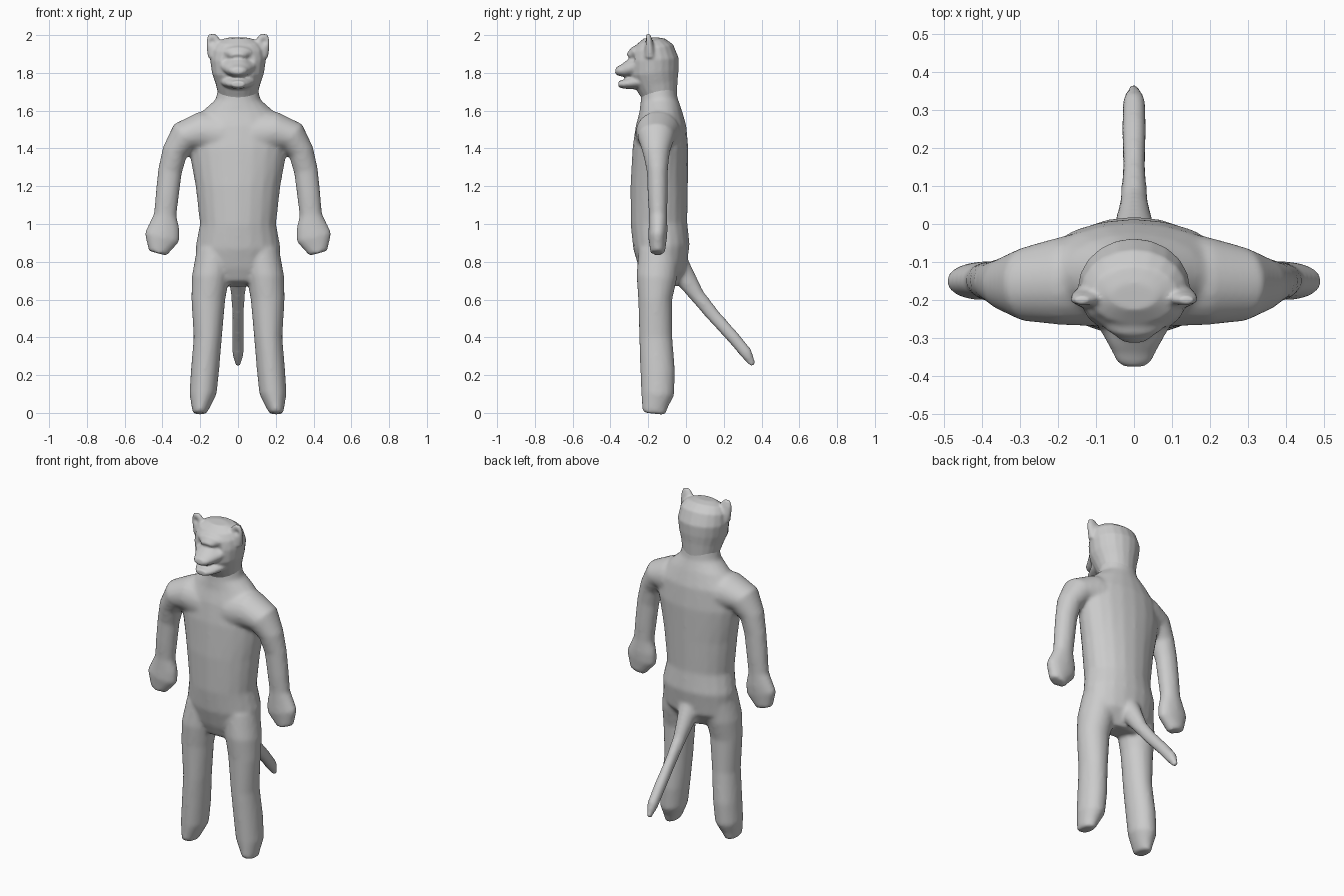
import bpy, bmesh, math
from mathutils import Vector

cube = bpy.data.objects.get("Cube")
if cube:
    bpy.data.objects.remove(cube, do_unlink=True)

grey = bpy.data.materials.new("plain grey")
grey.use_nodes = True
COLOUR = (0.6, 0.6, 0.6, 1)
grey.diffuse_color = COLOUR
grey.node_tree.nodes["Principled BSDF"].inputs["Base Color"].default_value = COLOUR

X, Y = Vector((1, 0, 0)), Vector((0, 1, 0))
SIDES = 20


def tube(bm, stations, side, mirror=False):
    """Loft ellipses (centre, radius along side, radius across) along a path."""
    centres = [Vector(s[0]) for s in stations]
    for sign in ((1, -1) if mirror else (1,)):
        rings = []
        for i, (_, along, across) in enumerate(stations):
            tangent = centres[min(i + 1, len(centres) - 1)] - centres[max(i - 1, 0)]
            other = tangent.cross(side).normalized()
            ring = []
            for k in range(SIDES):
                a = math.tau * k / SIDES
                p = centres[i] + side * along * math.cos(a) + other * across * math.sin(a)
                ring.append(bm.verts.new((p.x * sign, p.y, p.z)))
            rings.append(ring)
        faces = [bm.faces.new(rings[0]), bm.faces.new(rings[-1][::-1])]
        for low, high in zip(rings, rings[1:]):
            for k in range(SIDES):
                n = (k + 1) % SIDES
                faces.append(bm.faces.new((low[k], high[k], high[n], low[n])))
        bmesh.ops.recalc_face_normals(bm, faces=faces)


def fuse(name, bm, voxel, smoothing):
    """Merge overlapping lofts into one smooth skin."""
    mesh = bpy.data.meshes.new(name)
    bm.to_mesh(mesh)
    bm.free()
    ob = bpy.data.objects.new(name, mesh)
    bpy.context.collection.objects.link(ob)
    remesh = ob.modifiers.new("merge", "REMESH")
    remesh.mode = "VOXEL"
    remesh.voxel_size = voxel
    smooth = ob.modifiers.new("blend", "SMOOTH")
    smooth.factor = 0.5
    smooth.iterations = smoothing
    graph = bpy.context.evaluated_depsgraph_get()
    ob.data = bpy.data.meshes.new_from_object(ob.evaluated_get(graph))
    ob.modifiers.clear()
    ob.data.name = name
    ob.data.materials.clear()
    ob.data.materials.append(grey)
    ob.data.shade_smooth()
    return ob


body = bmesh.new()
# Torso and neck
tube(body, [((0, -.14, .68), .13, .08), ((0, -.125, .76), .215, .125),
            ((0, -.13, .88), .225, .15), ((0, -.143, 1.0), .202, .15),
            ((0, -.142, 1.2), .225, .152), ((0, -.135, 1.4), .262, .148),
            ((0, -.132, 1.52), .25, .134), ((0, -.135, 1.6), .185, .112),
            ((0, -.142, 1.66), .118, .098), ((0, -.145, 1.75), .1, .09)], X)
# Legs
tube(body, [((.12, -.14, .86), .1, .11), ((.145, -.155, .72), .1, .108),
            ((.157, -.163, .6), .09, .09), ((.16, -.16, .4), .075, .088),
            ((.175, -.15, .22), .075, .092), ((.185, -.15, .1), .072, .088),
            ((.195, -.165, .04), .052, .07), ((.203, -.17, -.004), .036, .062)], X, True)
# Arms and hands
tube(body, [((.08, -.14, 1.47), .13, .13), ((.2, -.15, 1.487), .115, .108),
            ((.285, -.158, 1.46), .098, .088), ((.335, -.158, 1.38), .072, .068),
            ((.36, -.152, 1.28), .056, .064), ((.375, -.15, 1.15), .053, .062),
            ((.385, -.148, 1.05), .048, .06), ((.392, -.148, .98), .05, .085),
            ((.402, -.15, .93), .05, .096), ((.425, -.15, .845), .038, .05)], Y, True)
# Tail
tube(body, [((0, -.06, .8), .07, .07), ((0, 0, .71), .05, .055),
            ((0, .06, .62), .036, .04), ((0, .15, .51), .03, .036),
            ((0, .25, .4), .033, .034), ((0, .32, .315), .031, .033),
            ((0, .357, .25), .013, .016)], X)
fuse("body", body, .011, 8)

head = bmesh.new()
# Skull
tube(head, [((0, -.14, 1.62), .11, .09), ((0, -.142, 1.68), .103, .095),
            ((0, -.155, 1.74), .118, .114), ((0, -.17, 1.8), .138, .132),
            ((0, -.17, 1.87), .148, .132), ((0, -.178, 1.93), .14, .112),
            ((0, -.188, 1.965), .115, .078), ((0, -.19, 1.985), .06, .035)], X)
# Muzzle
tube(head, [((0, -.17, 1.84), .125, .08), ((0, -.27, 1.835), .095, .058),
            ((0, -.33, 1.812), .06, .036), ((0, -.362, 1.81), .045, .024),
            ((0, -.374, 1.812), .025, .015)], X)
# Lower jaw
tube(head, [((0, -.18, 1.76), .115, .05), ((0, -.27, 1.75), .085, .038),
            ((0, -.33, 1.74), .056, .024), ((0, -.358, 1.74), .035, .016)], X)
# Brow
tube(head, [((0, -.2, 1.92), .12, .05), ((0, -.275, 1.9), .075, .038),
            ((0, -.3, 1.88), .04, .025)], X)
# Ears
tube(head, [((.11, -.19, 1.89), .035, .05), ((.122, -.193, 1.94), .026, .046),
            ((.135, -.198, 1.98), .018, .034), ((.14, -.2, 2.006), .01, .018)], Y, True)
skull = fuse("head", head, .007, 5)

# Eye sockets and the hollow in each ear
for v in skull.data.vertices:
    for centre, radius, depth in (((.06, -.29, 1.865), .028, .014),
                                  ((.137, -.222, 1.965), .018, .012)):
        d = (Vector((abs(v.co.x), v.co.y, v.co.z)) - Vector(centre)).length
        if v.normal.y < 0:
            v.co.y += depth * math.exp(-(d / radius) ** 2)
